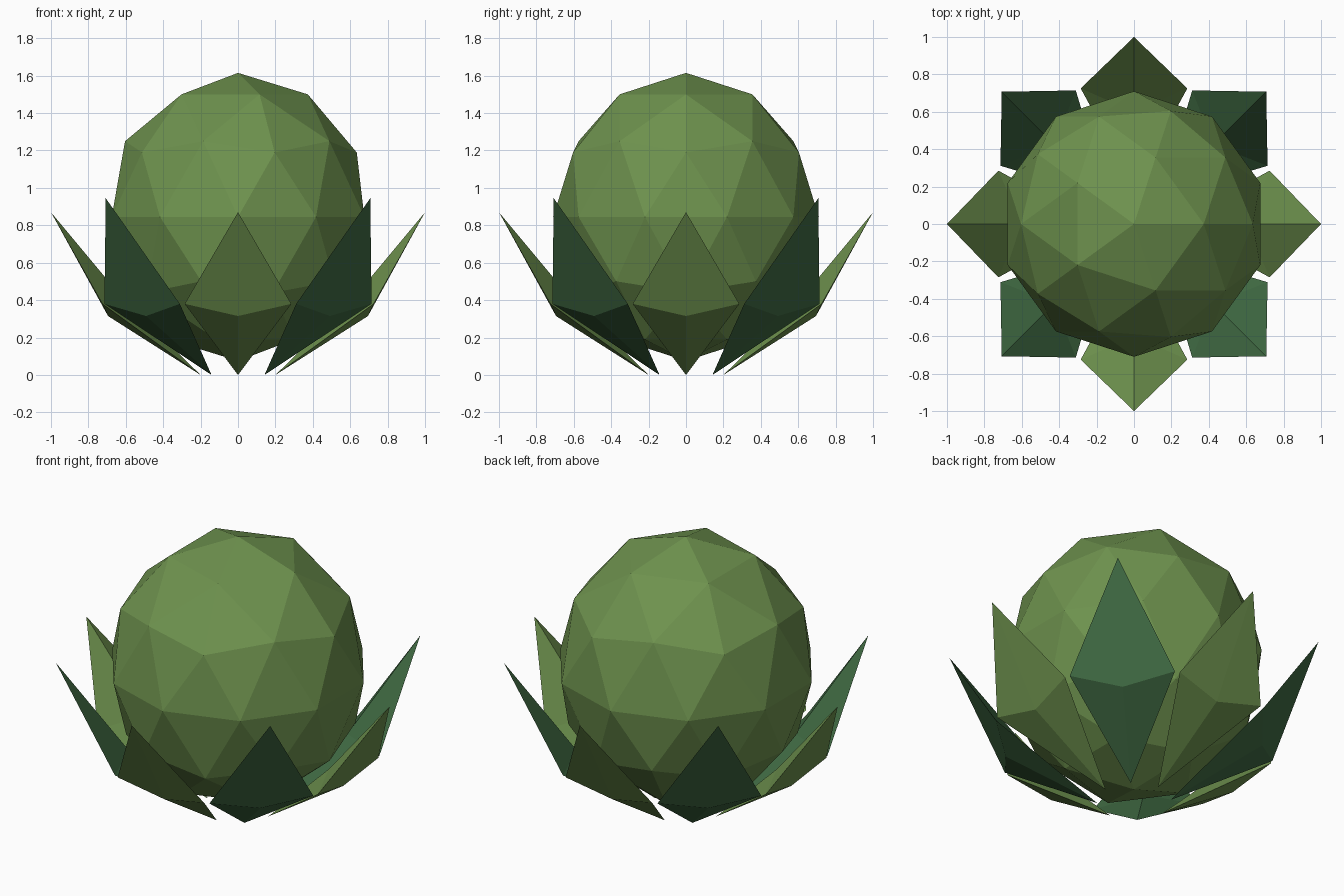
import bpy, bmesh, math
from mathutils import Matrix

if "Cube" in bpy.data.objects:
    bpy.data.objects.remove(bpy.data.objects["Cube"])


def material(name, rgb):
    m = bpy.data.materials.new(name)
    m.diffuse_color = (*rgb, 1)
    m.use_nodes = True
    m.node_tree.nodes["Principled BSDF"].inputs["Base Color"].default_value = m.diffuse_color
    return m


def add_object(name, bm, mat):
    bmesh.ops.recalc_face_normals(bm, faces=bm.faces)
    me = bpy.data.meshes.new(name)
    bm.to_mesh(me)
    bm.free()
    me.materials.append(mat)
    ob = bpy.data.objects.new(name, me)
    bpy.context.collection.objects.link(ob)
    return ob


bud_green = material("bud_green", (0.155, 0.287, 0.076))
leaf_green = material("dark_leaf_green", (0.051, 0.145, 0.056))

# Faceted bud, slightly taller than wide
bm = bmesh.new()
bmesh.ops.create_icosphere(bm, subdivisions=2, radius=1)
bmesh.ops.scale(bm, vec=(0.71, 0.71, 0.77), verts=bm.verts)
bmesh.ops.translate(bm, vec=(0, 0, 0.845), verts=bm.verts)
add_object("bud", bm, bud_green)


# Leaf: a flattened diamond with four waist points between base and tip
def leaf(name, angle, tip_z, mat):
    bm = bmesh.new()
    base = bm.verts.new((0.2, 0, 0))
    tip = bm.verts.new((1.0, 0, tip_z))
    waist = [bm.verts.new(p) for p in (
        (0.695, 0, 0.315), (0.725, 0.285, 0.38),
        (0.60, 0, 0.39), (0.725, -0.285, 0.38))]
    for i in range(4):
        a, b = waist[i], waist[(i + 1) % 4]
        bm.faces.new((a, b, tip))
        bm.faces.new((b, a, base))
    bm.transform(Matrix.Rotation(angle, 4, 'Z'))
    add_object(name, bm, mat)


# Ring of eight leaves, alternating colour and tip height
for i in range(8):
    diagonal = i % 2
    leaf(f"{'dark' if diagonal else 'light'}_leaf_{i // 2 + 1}", i * math.pi / 4,
         0.945 if diagonal else 0.87, leaf_green if diagonal else bud_green)
